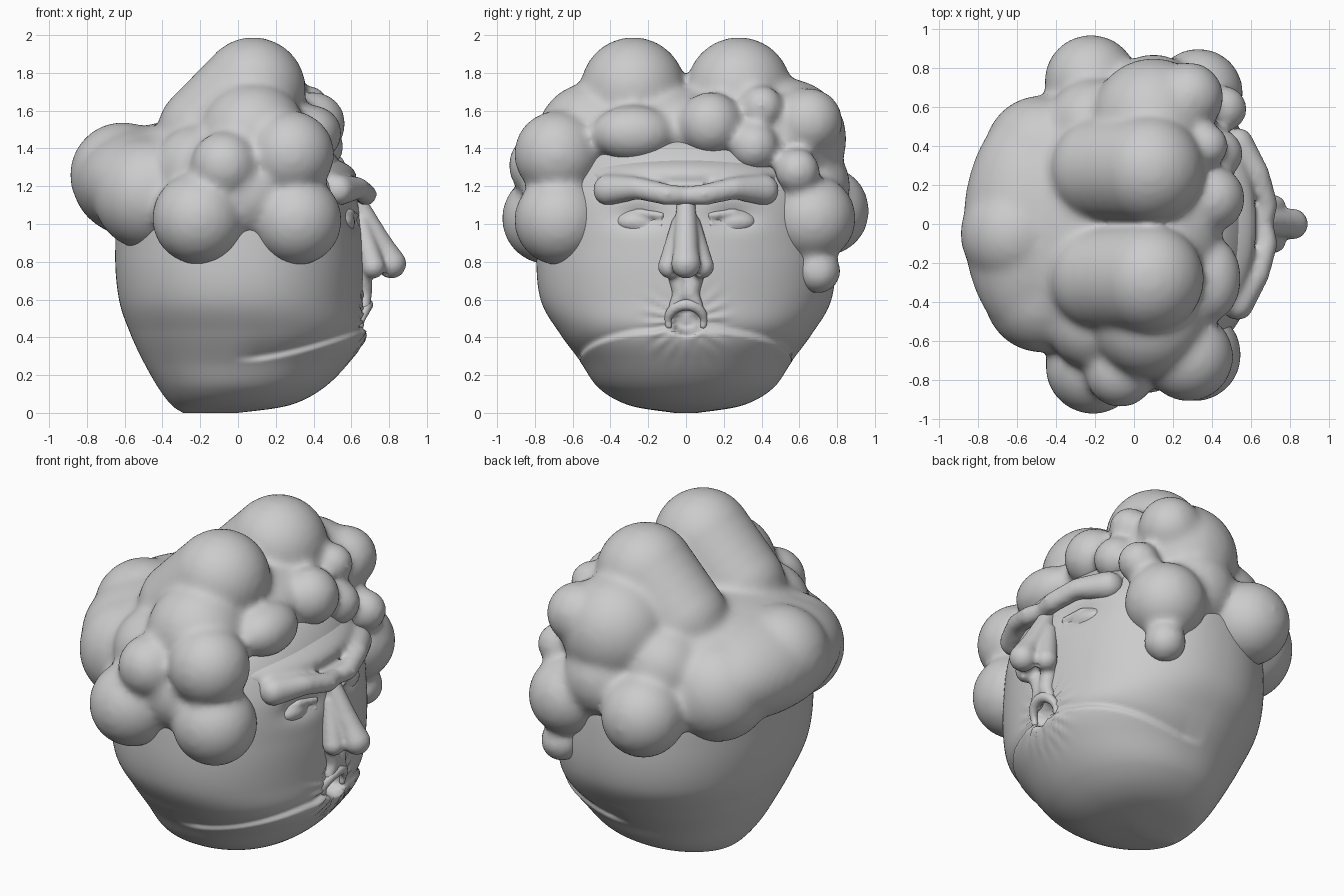
import bpy, bmesh, math
from mathutils import Vector, Matrix
from mathutils.bvhtree import BVHTree

if "Cube" in bpy.data.objects:
    bpy.data.objects.remove(bpy.data.objects["Cube"])


def finish(name, bm):
    bmesh.ops.recalc_face_normals(bm, faces=bm.faces)
    me = bpy.data.meshes.new(name)
    bm.to_mesh(me)
    bm.free()
    ob = bpy.data.objects.new(name, me)
    bpy.context.collection.objects.link(ob)
    return ob


def smooth(ob):
    for p in ob.data.polygons:
        p.use_smooth = True


def bake(ob):
    dg = bpy.context.evaluated_depsgraph_get()
    ob.data = bpy.data.meshes.new_from_object(ob.evaluated_get(dg))
    ob.modifiers.clear()
    smooth(ob)


def blobs(name, items, voxel, relax):
    """Ellipsoids (x, y, z, rx, ry, rz) or spheres (x, y, z, r) fused into one skin."""
    bm = bmesh.new()
    for it in items:
        r = it[3:] if len(it) == 6 else (it[3],) * 3
        m = Matrix.Translation(it[:3]) @ Matrix.Diagonal((*r, 1))
        bmesh.ops.create_icosphere(bm, subdivisions=4, radius=1, matrix=m)
    ob = finish(name, bm)
    md = ob.modifiers.new("fuse", 'REMESH')
    md.mode = 'VOXEL'
    md.voxel_size = voxel
    sm = ob.modifiers.new("relax", 'SMOOTH')
    sm.iterations = relax
    bake(ob)
    return ob


def chain(*pts, n=8):
    """Spheres strung along a path of (x, y, z, r)."""
    out = []
    for a, b in zip(pts, pts[1:]):
        out += [tuple(u + (v - u) * i / n for u, v in zip(a, b)) for i in range(n + 1)]
    return out


def both(items):
    return items + [(i[0], -i[1], *i[2:]) for i in items]


# Head: lofted rings (z, back x, front x, half width)
SECTIONS = [
    (0, -.29, .0, .06), (.04, -.35, .27, .3), (.13, -.42, .45, .46),
    (.27, -.5, .59, .56), (.42, -.57, .68, .67), (.6, -.63, .665, .77),
    (.85, -.65, .66, .79), (1.15, -.62, .625, .75), (1.4, -.45, .48, .6),
    (1.55, -.2, .2, .3)]


def spline(i, t):
    a, b, c, d = (Vector(SECTIONS[max(0, min(len(SECTIONS) - 1, i + k))]) for k in (-1, 0, 1, 2))
    m, n = (c - a) / 2, (d - b) / 2
    return b + m * t + ((c - b) * 3 - m * 2 - n) * t * t + ((b - c) * 2 + m + n) * t ** 3


def head_point(sec, ang):
    z, xb, xf, hy = sec
    z = max(z, 0)
    c, s = math.cos(ang), math.sin(ang)
    x = (xb + xf) / 2 + (xf - xb) / 2 * math.copysign(abs(c) ** .93, c)
    y = hy * math.copysign(abs(s) ** .93, s)
    # jaw crease: the upper face steps in just above the lip line
    zc = .285 + .16 * max(c, 0) ** 1.5
    if c > -.1:
        step = max(0, min(1, (z - zc + .015) / .03))
        k = 1 - .05 * step * math.exp(min(0, zc - z) / .07) * min(1, (c + .1) * 5)
        x, y = x * k, y * k
    # puckered folds, round mouth hole and eye sockets
    if c > .3:
        d = math.hypot(y, z - .49)
        fold = math.sin(math.atan2(z - .49, y) * 18)
        x += .008 * fold * math.exp(-((d - .13) / .08) ** 2)
        x -= .13 * max(0, min(1, (.085 - d) / .025))
        x -= .04 * math.exp(-((abs(y) - .25) / .13) ** 2 - ((z - 1.04) / .06) ** 2)
    return x, y, z


bm = bmesh.new()
N, SUB = 180, 13
rings = []
for i in range(len(SECTIONS) - 1):
    for j in range(SUB):
        sec = spline(i, j / SUB)
        rings.append([bm.verts.new(head_point(sec, 2 * math.pi * k / N)) for k in range(N)])
for a, b in zip(rings, rings[1:]):
    for k in range(N):
        bm.faces.new((a[k], a[(k + 1) % N], b[(k + 1) % N], b[k]))
bm.faces.new(rings[0][::-1])
bm.faces.new(rings[-1])
head = finish("head", bm)
smooth(head)

# Hair: back mass, then crown lobes sloping down to it
back = [(-.5, 0, 1.22, .375, .62, .3), (-.61, -.05, 1.26, .28),
        (-.25, 0, 1.34, .4, .62, .22)] + both([(-.47, .36, 1.16, .3), (-.2, .5, 1.28, .25)])
crown = both(chain((.08, .28, 1.71, .28), (-.16, .28, 1.48, .27), n=4)) + [(.15, 0, 1.5, .3, .4, .22)]
# side curls, left then right
left = [(.1, .53, 1.45, .32), (.28, .65, 1.54, .18), (-.22, .73, 1.07, .24),
        (.33, .67, 1.03, .23), (.36, .7, .75, .12), (.1, .62, 1.2, .25)]
right = [(-.07, -.76, 1.31, .18), (-.21, -.73, 1.03, .245), (.31, -.67, 1.02, .24),
         (.28, -.68, 1.37, .23), (.08, -.5, 1.46, .29), (.05, -.62, 1.16, .25)]
# fringe over the forehead
fringe = [(.39, -.28, 1.48, .16, .22, .15), (.4, .13, 1.53, .17), (.37, .4, 1.62, .115),
          (.43, .36, 1.41, .13), (.46, .59, 1.28, .12)]
hair = blobs("hair_curls", back + crown + left + right + fringe, .022, 14)


# Remove hidden surfaces where head and hair overlap
def tree_of(ob):
    return BVHTree.FromPolygons([v.co for v in ob.data.vertices],
                                [list(p.vertices) for p in ob.data.polygons])


def buried(ob, tree):
    out = []
    for p in ob.data.polygons:
        loc, nor, _, _ = tree.find_nearest(p.center)
        if (p.center - loc).dot(nor) < -.02:
            out.append(p.index)
    return out


def trim(ob, ids):
    bm = bmesh.new()
    bm.from_mesh(ob.data)
    bm.faces.ensure_lookup_table()
    bmesh.ops.delete(bm, geom=[bm.faces[i] for i in ids], context='FACES')
    bm.to_mesh(ob.data)
    bm.free()


head_tree, hair_tree = tree_of(head), tree_of(hair)
trim(head, buried(head, hair_tree))
trim(hair, buried(hair, head_tree))

# Nose with wings, philtrum and nostril holes
bridge = chain((.63, 0, 1.12, .05), (.735, 0, .92, .065), (.775, 0, .86, .066), (.812, 0, .79, .079))
wings = both(chain((.65, .03, 1, .05), (.715, .085, .775, .064)))
philtrum = both(chain((.66, .045, .72, .05), (.665, .025, .63, .045), (.665, .06, .56, .035)))
nose = blobs("nose", bridge + wings + philtrum, .012, 8)
cutter = blobs("nostril_cutter", both([(.775, .06, .71, .035)]), .01, 1)
cutter.hide_render = True
cut = nose.modifiers.new("nostrils", 'BOOLEAN')
cut.operation = 'DIFFERENCE'
cut.object = cutter
bake(nose)
bpy.data.objects.remove(cutter)

# Brow ridge: bulge on a sloping forehead, knobbed at the outer ends
ridge = chain((.665, 0, 1.15, .05), (.68, .1, 1.155, .058), (.635, .26, 1.19, .06), (.53, .41, 1.18, .085))
brow = blobs("brow_ridge", both(ridge) + [(.2, 0, 1.25, .43, .6, .14)], .016, 14)

# Eyes: ball with upper and lower lid
lids = [chain((.62, .13, 1.02 + s * .025, .02), (.59, .25, 1.005 + s * .055, .024),
              (.53, .37, 1.01 + s * .025, .02)) for s in (1, -1)]
eyes = blobs("eyes", both([(.55, .25, 1.01, .07, .12, .06)] + lids[0] + lids[1]), .011, 5)

# Pursed upper lip around the mouth hole
ring = []
for i in range(33):
    a = math.pi * (1.2 * i / 32 - .1)
    up = max(math.sin(a), 0)
    ring.append((.65 + .035 * up, .095 * math.cos(a), .488 + .085 * math.sin(a), .02 + .012 * up))
lips = blobs("upper_lip", ring, .01, 4)

for part in (nose, brow, eyes, lips):
    trim(part, sorted(set(buried(part, head_tree)) | set(buried(part, hair_tree))))
